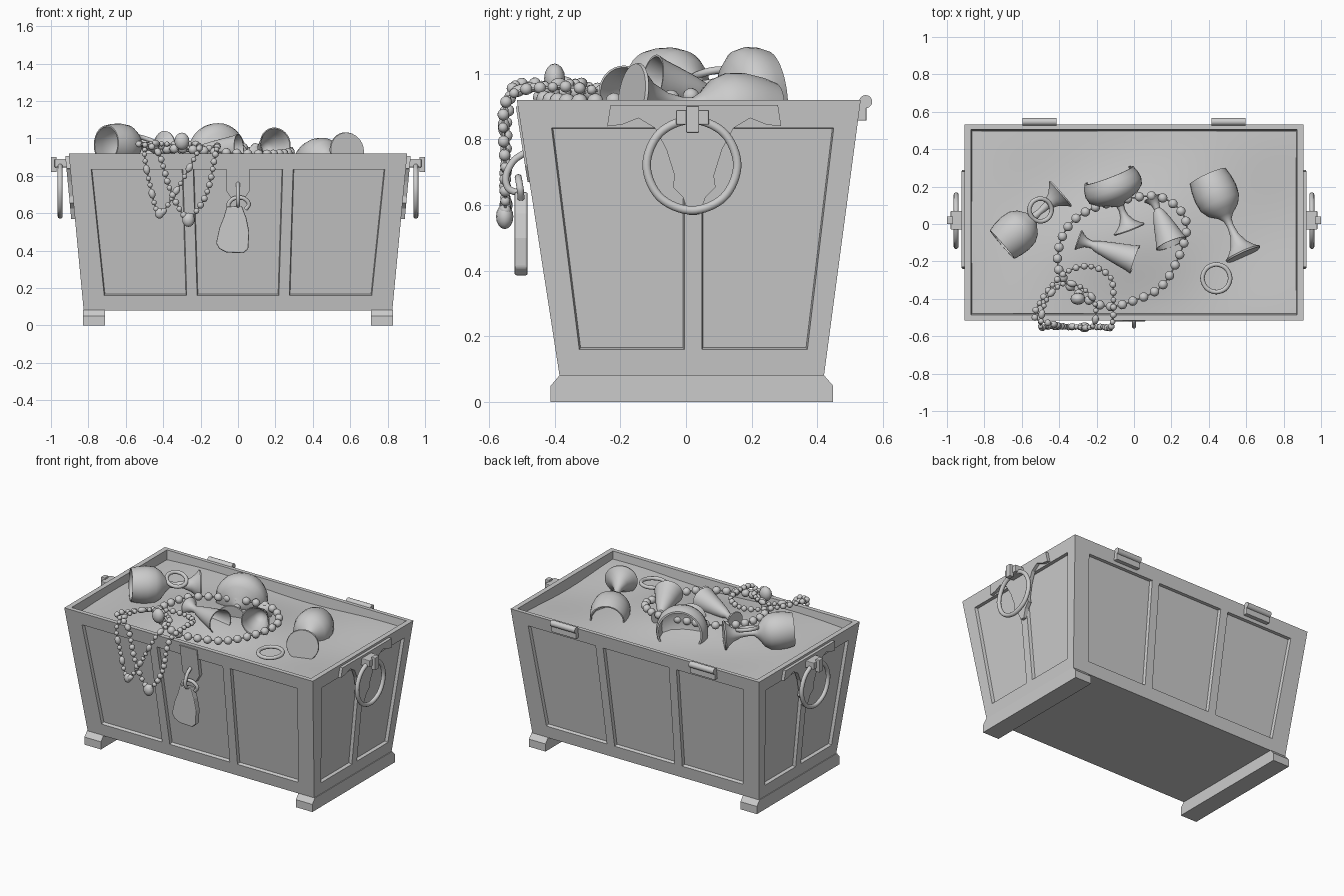
import bpy, bmesh, math
from mathutils import Vector, Matrix

if "Cube" in bpy.data.objects:
    bpy.data.objects.remove(bpy.data.objects["Cube"])

smooth = []

def finish(bm, name, soft=False, weld=True):
    if weld:
        bmesh.ops.remove_doubles(bm, verts=bm.verts, dist=0.0004)
    bmesh.ops.recalc_face_normals(bm, faces=bm.faces)
    me = bpy.data.meshes.new(name)
    bm.to_mesh(me)
    bm.free()
    ob = bpy.data.objects.new(name, me)
    bpy.context.collection.objects.link(ob)
    if soft:
        smooth.append(ob)
    return ob

def prism(name, front, back):
    bm = bmesh.new()
    a = [bm.verts.new(p) for p in front]
    b = [bm.verts.new(p) for p in back]
    bm.faces.new(a)
    bm.faces.new(b[::-1])
    for i in range(len(a)):
        j = (i + 1) % len(a)
        bm.faces.new((a[i], b[i], b[j], a[j]))
    return finish(bm, name)

def box(name, lo, hi, bevel=0.004):
    c = [(lo[0], lo[1]), (hi[0], lo[1]), (hi[0], hi[1]), (lo[0], hi[1])]
    ob = prism(name, [(x, y, lo[2]) for x, y in c], [(x, y, hi[2]) for x, y in c])
    m = ob.modifiers.new("bevel", 'BEVEL')
    m.width, m.segments = bevel, 2
    return ob

def spline(pts, closed, n=24):
    """Catmull-Rom samples through pts."""
    P = [Vector(p) for p in pts]
    N, out = len(P), []
    get = (lambda i: P[i % N]) if closed else (lambda i: P[max(0, min(N - 1, i))])
    for i in range(N if closed else N - 1):
        a, b, c, d = get(i - 1), get(i), get(i + 1), get(i + 2)
        for k in range(n):
            t = k / n
            out.append(0.5 * (2*b + (c - a)*t + (2*a - 5*b + 4*c - d)*t*t + (3*b - a - 3*c + d)*t**3))
    out.append(get(0) if closed else P[-1])
    return out

def tube(name, pts, r, closed=False):
    cu = bpy.data.curves.new(name, 'CURVE')
    cu.dimensions, cu.bevel_depth, cu.bevel_resolution, cu.use_fill_caps = '3D', r, 3, True
    S = spline(pts, closed, 8)
    if closed:
        S = S[:-1]
    s = cu.splines.new('POLY')
    s.points.add(len(S) - 1)
    for q, p in zip(s.points, S):
        q.co = (*p, 1)
    s.use_cyclic_u = closed
    ob = bpy.data.objects.new(name, cu)
    bpy.context.collection.objects.link(ob)

def ring(name, c, R, r, u, v):
    u, v = Vector(u).normalized(), Vector(v).normalized()
    tube(name, [Vector(c) + R*(u*math.cos(a) + v*math.sin(a))
                for a in [k*math.pi/4 for k in range(8)]], r, True)

def necklace(name, pts, sizes, gap=0.004):
    S = spline(pts, True)
    bm = bmesh.new()
    i, dist, need = 0, 0.0, 0.0
    for a, b in zip(S, S[1:]):
        d = (b - a).length
        dist += d
        if dist >= need and d > 1e-6:
            r, stretch = sizes[i % len(sizes)]
            q = (b - a).to_track_quat('Z', 'Y').to_matrix().to_4x4()
            m = Matrix.Translation(b) @ q @ Matrix.Diagonal((1, 1, stretch, 1))
            bmesh.ops.create_uvsphere(bm, u_segments=12, v_segments=8, radius=r, matrix=m)
            r2, s2 = sizes[(i + 1) % len(sizes)]
            dist, need, i = 0.0, r*stretch + r2*s2 + gap, i + 1
    finish(bm, name, True, False)
    tube(name + "_string", pts, 0.004, True)

def goblet(name, base, rim, rb, rc, prof):
    """Lathe: prof holds (height fraction, base-radius factor, cup-radius factor)."""
    base, rim = Vector(base), Vector(rim)
    L = (rim - base).length
    bm = bmesh.new()
    vs = [bm.verts.new((b*rb + c*rc, 0, t*L)) for t, b, c in prof]
    es = [bm.edges.new(e) for e in zip(vs, vs[1:])]
    bmesh.ops.spin(bm, geom=vs + es, cent=(0, 0, 0), axis=(0, 0, 1), angle=2*math.pi, steps=32)
    bm.transform(Matrix.Translation(base) @ (rim - base).to_track_quat('Z', 'Y').to_matrix().to_4x4())
    finish(bm, name, True)

# --- chest walls with recessed panels
ZB, ZT = 0.08, 0.92
fb = [-.825, -.707, -.272, -.216, .216, .272, .707, .825]
ft = [-.905, -.794, -.297, -.242, .242, .297, .794, .905]
sb, st = [-.385, -.315, -.005, .048, .36, .42], [-.515, -.42, -.005, .048, .46, .532]
bm = bmesh.new()
panels = []
def wall(cb, ct, place):
    rows = []
    for z in (ZB, .16, .835, ZT):
        k = (z - ZB)/(ZT - ZB)
        rows.append([bm.verts.new(place(b + (t - b)*k, k, z)) for b, t in zip(cb, ct)])
    for j in range(3):
        for i in range(len(cb) - 1):
            f = bm.faces.new((rows[j][i], rows[j][i+1], rows[j+1][i+1], rows[j+1][i]))
            if j == 1 and i % 2 == 1:
                panels.append(f)
wall(fb, ft, lambda u, k, z: (u, -.385 - .13*k, z))
wall(fb, ft, lambda u, k, z: (-u, .42 + .112*k, z))
wall(sb, st, lambda u, k, z: (.825 + .08*k, u, z))
wall([-v for v in sb[::-1]], [-v for v in st[::-1]], lambda u, k, z: (-.825 - .08*k, -u, z))
bm.normal_update()
bmesh.ops.inset_individual(bm, faces=panels, thickness=0.006, depth=-0.02)
rect = lambda x, y0, y1, z: [bm.verts.new(p) for p in ((-x, y0, z), (x, y0, z), (x, y1, z), (-x, y1, z))]
bm.faces.new(rect(.825, -.385, .42, ZB))
loops = [rect(.905, -.515, .532, ZT), rect(.872, -.486, .506, ZT), rect(.86, -.47, .49, .78)]
for a, b in zip(loops, loops[1:]):
    for i in range(4):
        bm.faces.new((a[i], a[(i+1) % 4], b[(i+1) % 4], b[i]))
finish(bm, "chest_body")

# --- treasure heap surface
bm = bmesh.new()
bmesh.ops.create_grid(bm, x_segments=50, y_segments=30, size=1)
for v in bm.verts:
    x, y = v.co.x*.868, .01 + v.co.y*.488
    z = .862 + .05*math.exp(-(x + .2)**2/.2 - (y + .08)**2/.09) + .012*math.sin(5*x + 1)*math.cos(6*y)
    v.co = (x, y, z)
finish(bm, "treasure_heap", True)

# --- feet, hinges, handles on both ends
foot = [(-.412, 0), (.448, 0), (.448, .05), (.42, .082), (-.385, .082), (-.412, .05)]
plate = [(.255, .905), (.265, .84), (.22, .845), (.17, .865), (.12, .835), (.085, .77), (.06, .69),
         (.065, .655), (.035, .625), (.015, .57)]
plate = plate + [(-y, z) for y, z in plate[::-1]]
for s, side in ((-1, "left"), (1, "right")):
    prism(side + "_foot", [(s*.83, y, z) for y, z in foot], [(s*.71, y, z) for y, z in foot])
    wx = lambda z, o: s*(.825 + .0952*(z - ZB) + o)
    prism(side + "_handle_plate", [(wx(z, -.005), y + .025, z) for y, z in plate],
          [(wx(z, .02), y + .025, z) for y, z in plate])
    ring(side + "_handle_ring", (s*.951, .018, .722), .138, .0135, (0, 1, 0), (0, 0, 1))
    xs = lambda a, b: sorted((s*a, s*b))
    for nm, x, w, z0, z1 in (("band", .98, .05, .845, .89), ("strap", 1.0, .02, .82, .902)):
        a, b = xs(.9 if nm == "band" else .97, x)
        box(f"{side}_handle_{nm}", (a, .02 - w, z0), (b, .02 + w, z1))
    hx = s*.505
    box(side + "_hinge_leaf", (hx - .09, .515, .857), (hx + .09, .55, .915))
    bm = bmesh.new()
    bmesh.ops.create_cone(bm, cap_ends=True, segments=20, radius1=.02, radius2=.02, depth=.18,
                          matrix=Matrix.Translation((hx, .547, .915)) @ Matrix.Rotation(math.pi/2, 4, 'Y'))
    finish(bm, side + "_hinge_barrel", True)

# --- hasp, staple and padlock
wy = lambda z: -.385 - .155*(z - ZB)
strap = [(-.062, .9), (.062, .9), (.062, .72), (.03, .67), (-.03, .67), (-.062, .72)]
prism("hasp_strap", [(x, wy(z) - .006, z) for x, z in strap], [(x, wy(z) + .02, z) for x, z in strap])
tube("hasp_staple", [(0, -.488, .76), (0, -.525, .735), (0, -.548, .69), (0, -.54, .65), (0, -.5, .635)], .011)
lock = [(-.078, .575), (-.06, .635), (.02, .64), (.045, .575), (.06, .5), (.055, .41), (.03, .386),
        (-.06, .39), (-.1, .41), (-.117, .44), (-.1, .52)]
ob = prism("padlock_body", [(x, -.522, z) for x, z in lock], [(x, -.482, z) for x, z in lock])
m = ob.modifiers.new("bevel", 'BEVEL')
m.width, m.segments = .006, 2
tube("padlock_shackle", [(-.045, -.502, .61), (-.05, -.505, .65), (-.02, -.51, .68), (.03, -.51, .68),
                         (.058, -.505, .65), (.04, -.502, .62)], .011)

# --- goblets
cup = [(0, 0, 0), (0, .97, 0), (.02, 1, 0), (.05, .8, 0), (.13, .48, 0), (.25, .24, 0), (.36, .18, 0), (.44, .2, .02),
       (.5, 0, .4), (.57, 0, .78), (.66, 0, 1), (.78, 0, 1.06), (.9, 0, 1.02), (1, 0, .93), (1, 0, .86),
       (.85, 0, .95), (.68, 0, .9), (.57, 0, .6), (.53, 0, 0)]
flute = [(0, 0, 0), (0, .97, 0), (.02, 1, 0), (.06, .75, 0), (.14, .45, 0), (.24, .35, 0), (.32, .1, .3),
         (.5, 0, .55), (.7, 0, .72), (.9, 0, .88), (1, 0, 1), (1, 0, .93), (.85, 0, .76), (.5, 0, .45), (.4, 0, 0)]
goblet("goblet_left", (-.39, .165, .95), (-.705, -.11, .97), .09, .108, cup)
goblet("goblet_right", (.585, -.165, .935), (.395, .255, .87), .1, .112, cup)
goblet("goblet_back", (-.025, -.03, .9), (-.135, .26, .93), .088, .15, cup)
goblet("flute_front", (-.3, -.085, .93), (.005, -.19, .945), .055, .08, flute)
goblet("flute_middle", (.1, .14, .92), (.2, -.105, .972), .05, .088, flute)

# --- bracelets
ring("bracelet_right", (.44, -.29, .9), .074, .012, (1, 0, 0), (0, 1, .05))
ring("bracelet_left", (-.5, .075, .99), .062, .012, (1, 0, -.3), (0, 1, .2))

# --- bead necklaces
necklace("large_necklace", [(-.4, -.25, .94), (-.4, -.12, .94), (-.35, -.01, .945), (-.25, .07, .945), (-.1, .12, .95),
    (.1, .15, .95), (.22, .1, .945), (.28, 0, .93), (.25, -.15, .92), (.15, -.33, .915), (0, -.41, .92),
    (-.15, -.44, .93), (-.3, -.37, .945)], [(.025, 1)], .008)
necklace("short_hanging_necklace", [(-.5, -.545, .92), (-.47, -.548, .75), (-.42, -.548, .6), (-.33, -.548, .72),
    (-.22, -.545, .92), (-.21, -.42, .965), (-.28, -.34, .97), (-.38, -.32, .97), (-.47, -.41, .97)],
    [(.014, 1), (.014, 1), (.018, 1.5)])
necklace("long_hanging_necklace", [(-.43, -.535, .93), (-.36, -.55, .72), (-.27, -.55, .58), (-.17, -.55, .7),
    (-.12, -.545, .92), (-.11, -.4, .96), (-.13, -.28, .95), (-.25, -.225, .945), (-.38, -.27, .955),
    (-.49, -.4, .965), (-.53, -.5, .97)], [(.018, 1), (.018, 1), (.015, 1)])

# --- pendants
for i, (p, r) in enumerate((((-.265, -.552, .565), .033), ((-.42, -.548, .6), .025), ((-.3, -.4, .985), .04))):
    bm = bmesh.new()
    bmesh.ops.create_uvsphere(bm, u_segments=12, v_segments=8, radius=r,
                              matrix=Matrix.Translation(p) @ Matrix.Diagonal((1, .8, 1.15, 1)))
    finish(bm, f"pendant_{i + 1}", True)

# --- smooth shading on the rounded parts
bpy.ops.object.select_all(action='DESELECT')
for ob in smooth:
    ob.select_set(True)
bpy.context.view_layer.objects.active = smooth[0]
bpy.ops.object.shade_smooth_by_angle(angle=math.radians(40))
